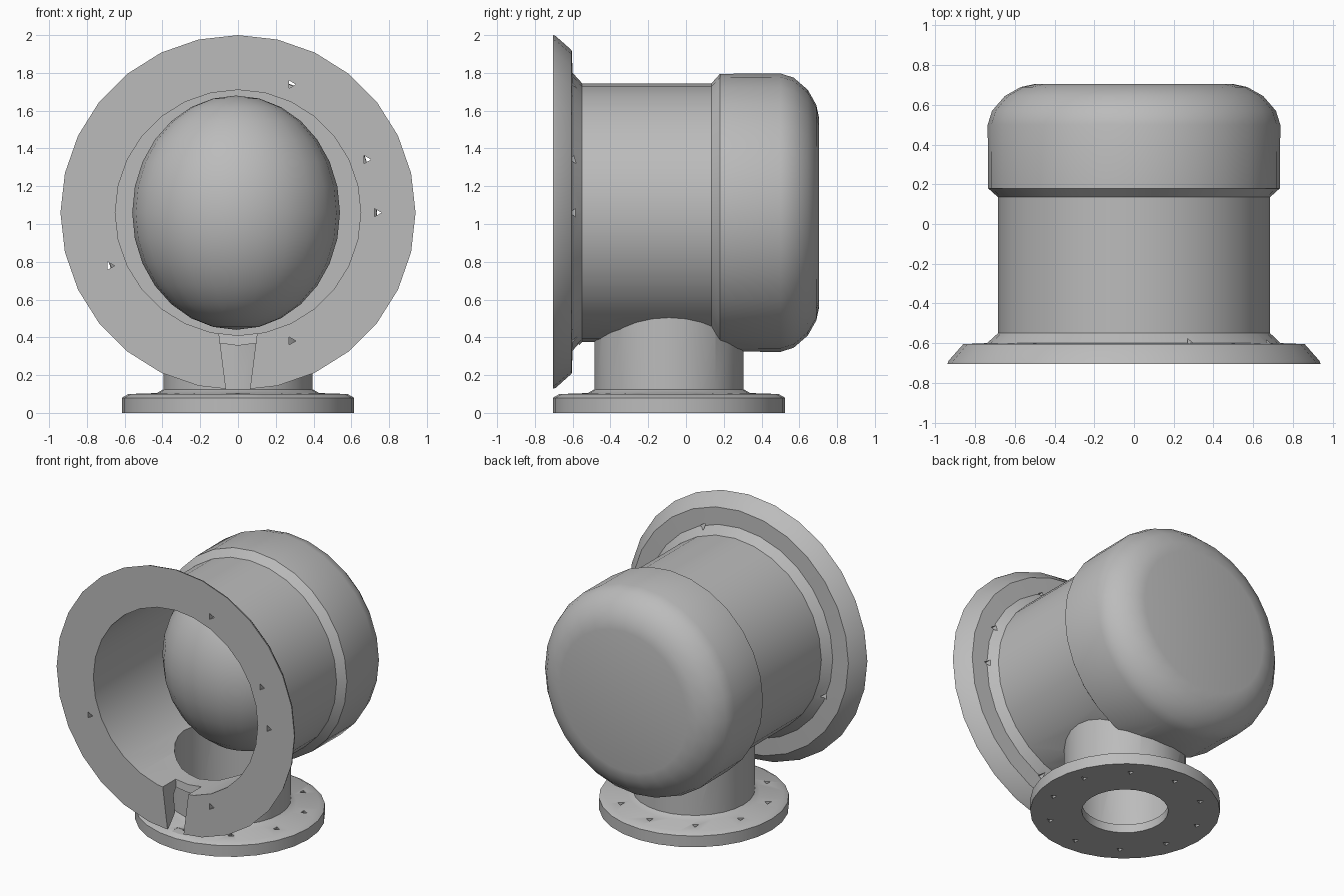
import bpy, math
from mathutils import Matrix, Vector

cube = bpy.data.objects.get("Cube")
if cube:
    bpy.data.objects.remove(cube, do_unlink=True)

AXIS_Z = 1.06        # height of the main barrel axis
PIPE_Y = -0.09       # centre of the outlet pipe
SIDES = 28

grey = bpy.data.materials.new("cast_grey")
grey.use_nodes = True
colour = (0.5, 0.5, 0.5, 1)
grey.diffuse_color = colour
grey.node_tree.nodes["Principled BSDF"].inputs["Base Color"].default_value = colour

ALONG_Y = Matrix.Translation((0, 0, AXIS_Z)) @ Matrix.Rotation(-math.pi / 2, 4, 'X')
ALONG_Z = Matrix.Translation((0, PIPE_Y, 0))


def lathe(name, profile, matrix, sides=SIDES):
    """Closed solid turned from (radius, height) rings, capped at both ends."""
    verts, faces = [], []
    for r, h in profile:
        for i in range(sides):
            a = math.tau * i / sides
            verts.append((r * math.cos(a), r * math.sin(a), h))
    for k in range(len(profile) - 1):
        for i in range(sides):
            j = (i + 1) % sides
            lo, hi = k * sides, (k + 1) * sides
            faces.append((lo + i, lo + j, hi + j, hi + i))
    faces.append(tuple(reversed(range(sides))))
    top = (len(profile) - 1) * sides
    faces.append(tuple(range(top, top + sides)))
    mesh = bpy.data.meshes.new(name)
    mesh.from_pydata([matrix @ Vector(v) for v in verts], [], faces)
    mesh.materials.append(grey)
    obj = bpy.data.objects.new(name, mesh)
    bpy.context.collection.objects.link(obj)
    return obj


def combine(target, tool, operation):
    """Apply a boolean and discard the tool."""
    mod = target.modifiers.new(operation, 'BOOLEAN')
    mod.operation, mod.object, mod.solver = operation, tool, 'EXACT'
    bpy.ops.object.select_all(action='DESELECT')
    target.select_set(True)
    bpy.context.view_layer.objects.active = target
    bpy.ops.object.modifier_apply(modifier=mod.name)
    bpy.data.objects.remove(tool, do_unlink=True)


def smooth(obj, angle):
    bpy.ops.object.select_all(action='DESELECT')
    obj.select_set(True)
    bpy.context.view_layer.objects.active = obj
    bpy.ops.object.shade_smooth_by_angle(angle=math.radians(angle))


# Barrel with bevelled front flange and rounded rear cap
housing = lathe("valve_housing", [
    (0.94, -0.705), (0.935, -0.69), (0.86, -0.605), (0.74, -0.6), (0.685, -0.55),
    (0.685, 0.135), (0.735, 0.18), (0.737, 0.5), (0.715, 0.57),
    (0.65, 0.645), (0.57, 0.69), (0.5, 0.705)], ALONG_Y)

# Outlet pipe with its base flange
outlet = lathe("outlet", [
    (0.615, 0), (0.615, 0.08), (0.58, 0.1), (0.43, 0.105),
    (0.395, 0.125), (0.395, 0.75)], ALONG_Z)
combine(housing, outlet, 'UNION')

# Main bore, outlet bore and its narrower mouth
combine(housing, lathe("bore", [(0.65, -0.8), (0.65, 0.5)], ALONG_Y), 'DIFFERENCE')
combine(housing, lathe("pipe_bore", [(0.36, 0.06), (0.36, 0.8)], ALONG_Z), 'DIFFERENCE')
combine(housing, lathe("mouth", [(0.28, -0.1), (0.28, 0.2)], ALONG_Z), 'DIFFERENCE')

# Tapered slot at the foot of the front flange
slot = lathe("slot", [(0.085, 0.1), (0.15, 0.46)],
             Matrix.Translation((0, -0.66, 0)) @ Matrix.Rotation(math.pi / 4, 4, 'Z'), 4)
combine(housing, slot, 'DIFFERENCE')

# Small bolt holes: some in the front flange, a ring in the base flange
for step in (0, 1, 3, 9, 13):
    a = step * math.tau / 16
    spot = Matrix.Translation((0.735 * math.cos(a), 0, 0.735 * math.sin(a)))
    combine(housing, lathe("bolt_hole", [(0.025, -0.8), (0.025, -0.5)], spot @ ALONG_Y, 3),
            'DIFFERENCE')
for step in range(10):
    a = (step + 0.5) * math.tau / 10
    spot = Matrix.Translation((0.5 * math.cos(a), 0.5 * math.sin(a), 0))
    combine(housing, lathe("bolt_hole", [(0.025, -0.1), (0.025, 0.2)], spot @ ALONG_Z, 3),
            'DIFFERENCE')
smooth(housing, 28)

# Rounded plug inside the bore
bpy.ops.mesh.primitive_uv_sphere_add(segments=24, ring_count=14, radius=1,
                                     location=(-0.01, 0.1, AXIS_Z))
plug = bpy.context.object
plug.name = "inner_plug"
plug.scale = (0.55, 0.52, 0.62)
plug.data.materials.append(grey)
smooth(plug, 40)
